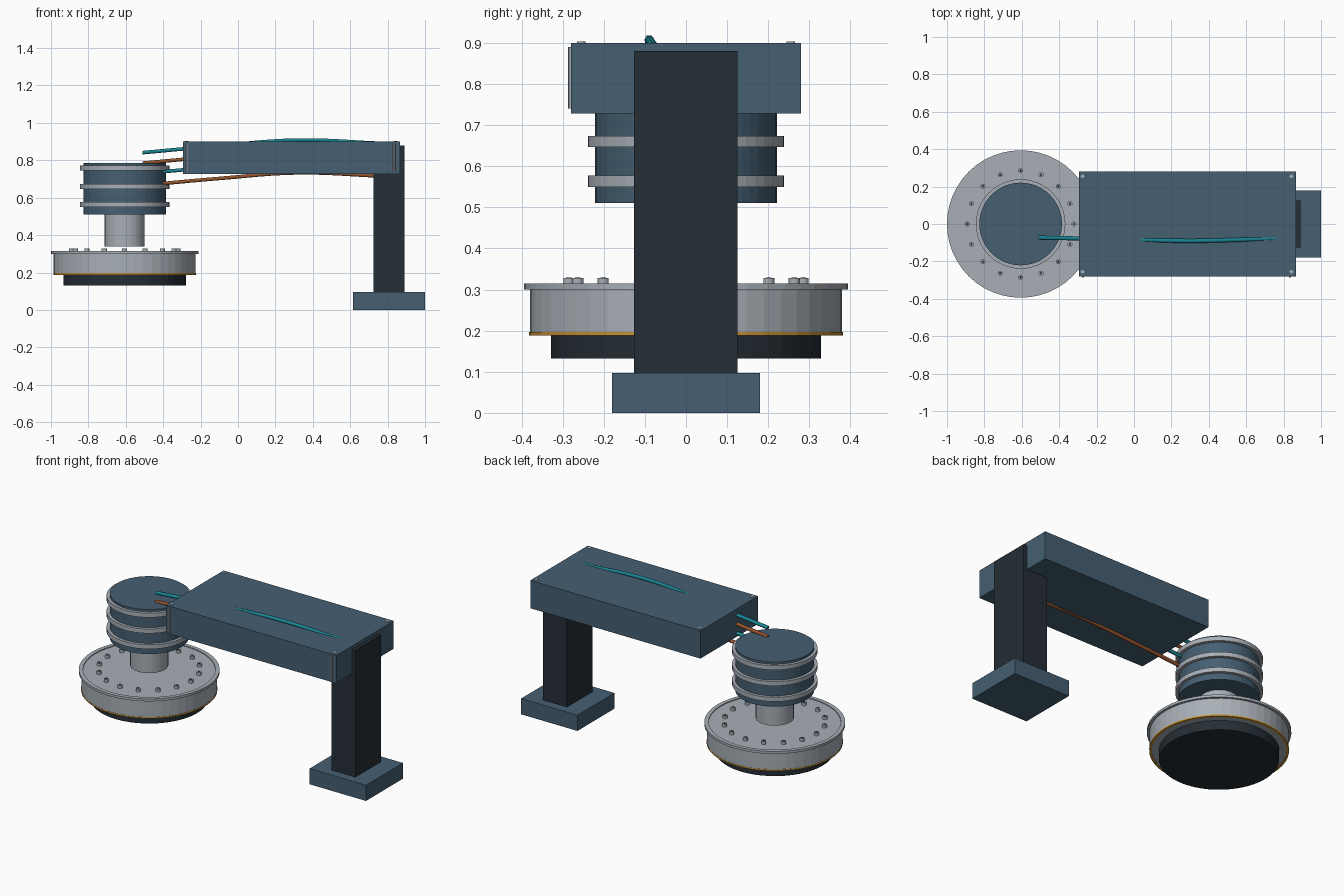
import bpy, bmesh, math
from mathutils import Matrix, Vector

if "Cube" in bpy.data.objects:
    bpy.data.objects.remove(bpy.data.objects["Cube"], do_unlink=True)


def material(name, rgb, metallic=0.0):
    m = bpy.data.materials.new(name)
    m.use_nodes = True
    m.diffuse_color = (*rgb, 1)
    m.node_tree.nodes["Principled BSDF"].inputs["Base Color"].default_value = (*rgb, 1)
    return m


BLUE = material("slate blue paint", (0.06, 0.115, 0.17))
DARK = material("dark charcoal", (0.018, 0.027, 0.035))
GREY = material("light grey metal", (0.39, 0.43, 0.47))
GOLD = material("gold trim", (0.58, 0.29, 0.03))
TEAL = material("teal cable", (0.01, 0.23, 0.29))
COPPER = material("copper cable", (0.30, 0.085, 0.025))

AXIS_X = -0.606  # vertical axis of the motor and disc


def finish(name, bm, mat):
    bmesh.ops.recalc_face_normals(bm, faces=bm.faces)
    me = bpy.data.meshes.new(name)
    bm.to_mesh(me)
    bm.free()
    me.materials.append(mat)
    ob = bpy.data.objects.new(name, me)
    bpy.context.collection.objects.link(ob)
    return ob


def box(name, lo, hi, mat):
    lo, hi = Vector(lo), Vector(hi)
    bm = bmesh.new()
    bmesh.ops.create_cube(bm, size=1)
    bmesh.ops.scale(bm, vec=hi - lo, verts=bm.verts)
    bmesh.ops.translate(bm, vec=(lo + hi) / 2, verts=bm.verts)
    return finish(name, bm, mat)


def cylinder(name, x, y, r, z0, z1, mat, sides=48):
    bm = bmesh.new()
    bmesh.ops.create_cone(bm, cap_ends=True, segments=sides, radius1=r, radius2=r,
                          depth=z1 - z0, matrix=Matrix.Translation((x, y, (z0 + z1) / 2)))
    return finish(name, bm, mat)


def ring(name, r_in, r_out, z0, z1, mat, sides=48):
    """Rectangular section swept around the motor axis."""
    bm = bmesh.new()
    loops = []
    for i in range(sides):
        a = math.tau * i / sides
        loops.append([bm.verts.new((AXIS_X + r * math.cos(a), r * math.sin(a), z))
                      for r, z in ((r_in, z0), (r_out, z0), (r_out, z1), (r_in, z1))])
    for i, a in enumerate(loops):
        b = loops[(i + 1) % sides]
        for k in range(4):
            n = (k + 1) % 4
            bm.faces.new((a[k], a[n], b[n], b[k]))
    return finish(name, bm, mat)


def cable(name, points, mat):
    cu = bpy.data.curves.new(name, "CURVE")
    cu.dimensions = "3D"
    cu.bevel_depth = 0.011
    cu.bevel_resolution = 1
    cu.use_fill_caps = True
    cu.resolution_u = 6
    sp = cu.splines.new("BEZIER")
    sp.bezier_points.add(len(points) - 1)
    for bp, co in zip(sp.bezier_points, points):
        bp.co = co
        bp.handle_left_type = bp.handle_right_type = "AUTO"
    cu.materials.append(mat)
    ob = bpy.data.objects.new(name, cu)
    bpy.context.collection.objects.link(ob)


# Stand and arm
box("base", (0.615, -0.18, 0), (1.0, 0.18, 0.097), BLUE)
box("column", (0.725, -0.126, 0.097), (0.89, 0.125, 0.88), DARK)
box("arm_housing", (-0.295, -0.28, 0.728), (0.867, 0.28, 0.9), BLUE)

# Arm lid screws and front edge rods
for x in (-0.275, 0.842):
    for y in (-0.255, 0.255):
        cylinder("lid_screw", x, y, 0.01, 0.895, 0.903, GREY, 12)
for x in (-0.273, 0.834):
    cylinder("edge_rod", x, -0.28, 0.007, 0.74, 0.89, GREY, 8)

# Motor with cooling rings and shaft
cylinder("motor_housing", AXIS_X, 0, 0.221, 0.511, 0.786, BLUE)
for z in (0.55, 0.647, 0.745):
    ring("cooling_ring", 0.215, 0.239, z, z + 0.027, GREY)
cylinder("shaft", AXIS_X, 0, 0.107, 0.34, 0.515, GREY, 32)

# Working disc, rim, trim and pad
cylinder("disc_body", AXIS_X, 0, 0.38, 0.19, 0.31, GREY)
ring("disc_rim", 0.37, 0.394, 0.3, 0.315, GREY)
ring("gold_trim", 0.368, 0.3815, 0.188, 0.197, GOLD)
cylinder("pad", AXIS_X, 0, 0.328, 0.132, 0.191, DARK)

# Disc bolts
for i in range(16):
    a = math.tau * i / 16
    x, y = AXIS_X + 0.285 * math.cos(a), 0.285 * math.sin(a)
    cylinder("disc_bolt", x, y, 0.0135, 0.308, 0.328, GREY, 12)
    cylinder("bolt_socket", x, y, 0.007, 0.326, 0.329, DARK, 6)

# Cables from motor through the arm
for name, drop, mat in (("upper_teal_cable", 0, TEAL), ("upper_copper_cable", 0.056, COPPER),
                        ("lower_teal_cable", 0.112, TEAL), ("lower_copper_cable", 0.175, COPPER)):
    cable(name, [(-0.51, -0.073, 0.841 - drop), (-0.1, -0.081, 0.878 - drop),
                 (0.32, -0.09, 0.908 - drop), (0.76, -0.077, 0.891 - drop)], mat)
